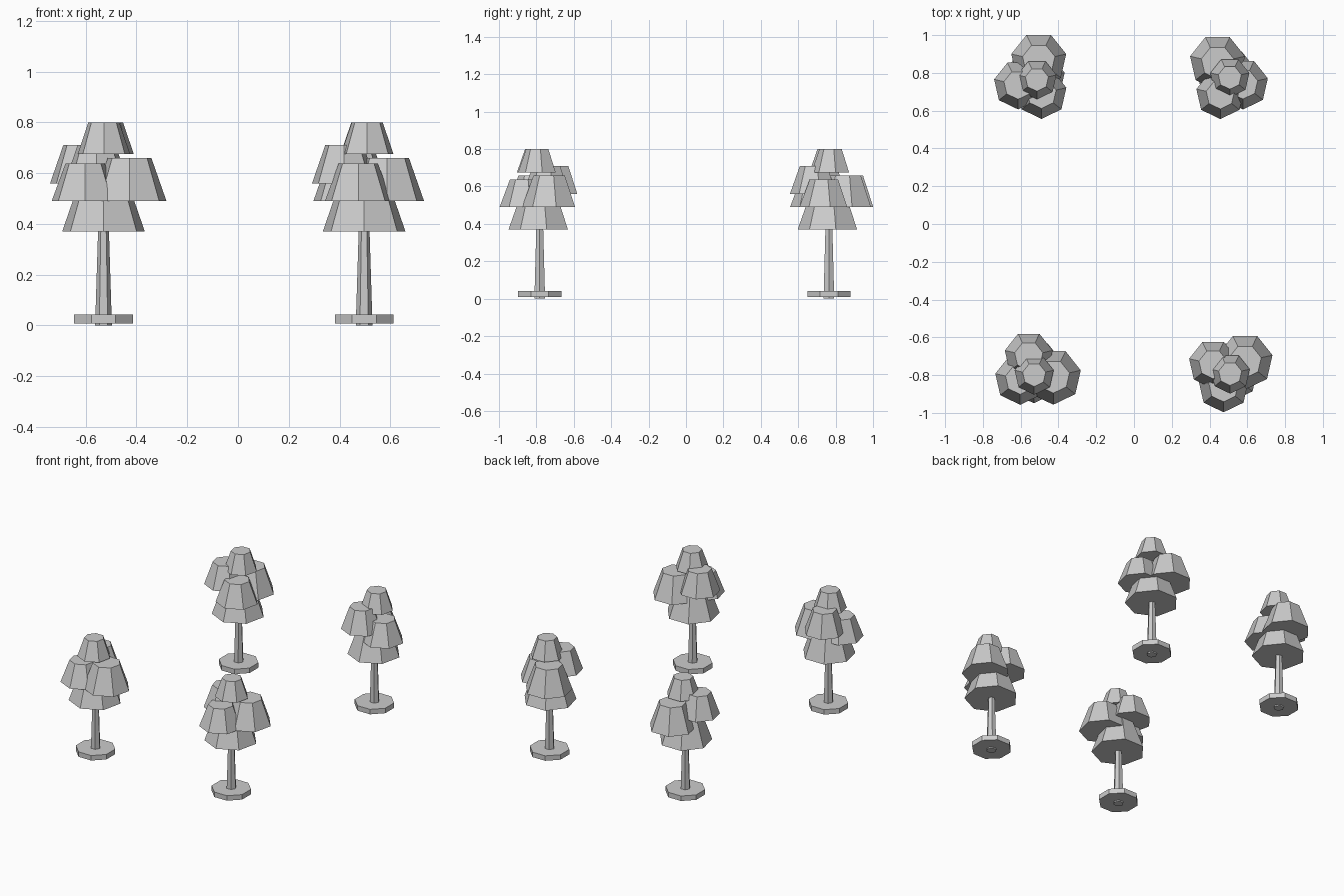
import bpy
from math import pi, cos, sin, radians
from mathutils import Matrix, Vector

cube = bpy.data.objects.get("Cube")
if cube:
    bpy.data.objects.remove(cube, do_unlink=True)

grey = bpy.data.materials.new("plain grey")
grey.use_nodes = True
grey.diffuse_color = (0.6, 0.6, 0.6, 1)
bsdf = next(n for n in grey.node_tree.nodes if n.type == 'BSDF_PRINCIPLED')
bsdf.inputs["Base Color"].default_value = grey.diffuse_color


def frustum(name, sides, x, y, z0, z1, r0, r1, turn):
    """Flat-shaded tapered prism with its first corner at angle turn."""
    bpy.ops.mesh.primitive_cone_add(vertices=sides, radius1=r0, radius2=r1, depth=z1 - z0,
                                    location=(x, y, (z0 + z1) / 2))
    ob = bpy.context.object
    ob.name = ob.data.name = name
    # the primitive's first corner points along +y
    ob.data.transform(Matrix.Rotation(turn - pi / 2, 4, 'Z'))
    ob.data.materials.append(grey)


# foliage clumps: name, offset from trunk, direction, bottom, top, radius
CLUMPS = [
    ("lower_foliage", 0, 0, 0.37, 0.563, 0.167),
    ("large_foliage", 0.106, -14, 0.49, 0.66, 0.149),
    ("high_foliage", 0.088, 108, 0.56, 0.71, 0.13),
    ("side_foliage", 0.083, 209, 0.49, 0.637, 0.135),
    ("top_foliage", 0.016, -85, 0.675, 0.80, 0.106),
]

# trees: name, position, turn of the foliage arrangement
TREES = [
    ("front_right", -0.53, -0.782, 0),
    ("front_left", 0.497, -0.782, 45),
    ("back_right", -0.53, 0.764, 90),
    ("back_left", 0.497, 0.764, 135),
]

for tree, x, y, turn in TREES:
    frustum(tree + "_ground_disc", 8, x, y, 0.008, 0.042, 0.125, 0.125, pi / 8)
    frustum(tree + "_trunk", 6, x, y, 0, 0.45, 0.033, 0.019, 0)
    for part, offset, angle, z0, z1, r in CLUMPS:
        a = radians(angle + turn)
        # every clump keeps a corner towards the front
        frustum(tree + "_" + part, 7, x + offset * cos(a), y + offset * sin(a),
                z0, z1, r, r * 0.59, -pi / 2)
